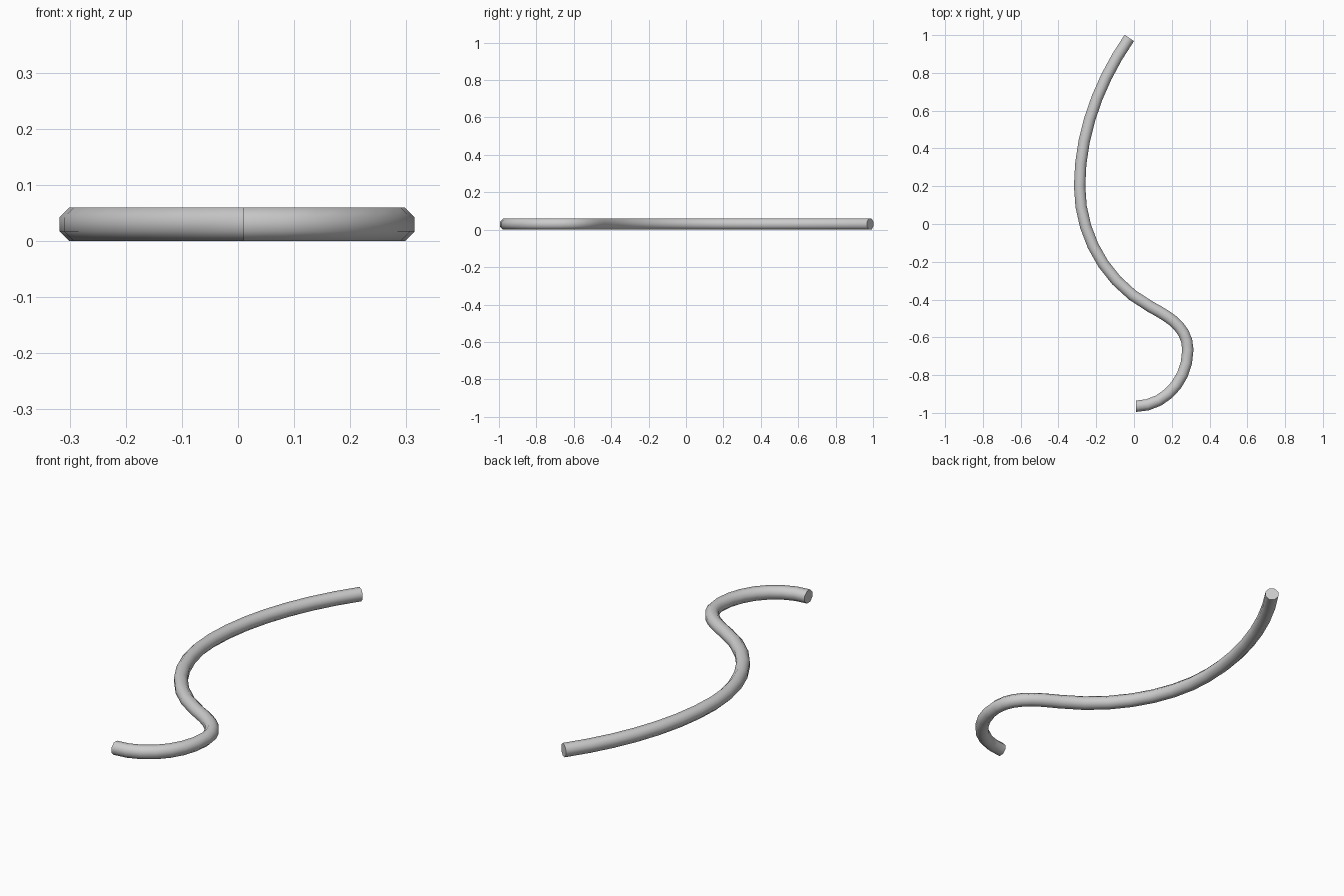
import bpy
from math import radians, cos
from mathutils import Vector

if "Cube" in bpy.data.objects:
    bpy.data.objects.remove(bpy.data.objects["Cube"])

R = 0.03  # half height of the octagonal rod

# S-shaped path: position, direction, handle length before, handle length after
PATH = [
    ((0.01, -0.965), (1, 0), 0.15, 0.15),
    ((0.285, -0.665), (0, 1), 0.165, 0.12),
    ((0.09, -0.44), (-0.88, 0.47), 0.10, 0.28),
    ((-0.288, 0.20), (0, 1), 0.25, 0.28),
    ((-0.025, 0.985), (0.57, 0.82), 0.28, 0.28),
]

# Rod: bezier path with a flat-topped octagonal section and closed ends
curve = bpy.data.curves.new("curved_rod", "CURVE")
curve.dimensions = "3D"
curve.twist_mode = "Z_UP"
curve.resolution_u = 7
curve.bevel_depth = R / cos(radians(22.5))
curve.bevel_resolution = 2
curve.use_fill_caps = True

spline = curve.splines.new("BEZIER")
spline.bezier_points.add(len(PATH) - 1)
for bp, (pos, direction, before, after) in zip(spline.bezier_points, PATH):
    p = Vector((*pos, R))
    d = Vector((*direction, 0)).normalized()
    bp.handle_left_type = bp.handle_right_type = "FREE"
    bp.co = p
    bp.handle_left = p - d * before
    bp.handle_right = p + d * after
    bp.tilt = radians(22.5)

rod = bpy.data.objects.new("curved_rod", curve)
bpy.context.collection.objects.link(rod)

# Mesh with smooth sides and sharp end caps
bpy.context.view_layer.objects.active = rod
rod.select_set(True)
bpy.ops.object.convert(target="MESH")
bpy.ops.object.shade_smooth_by_angle(angle=radians(60))
